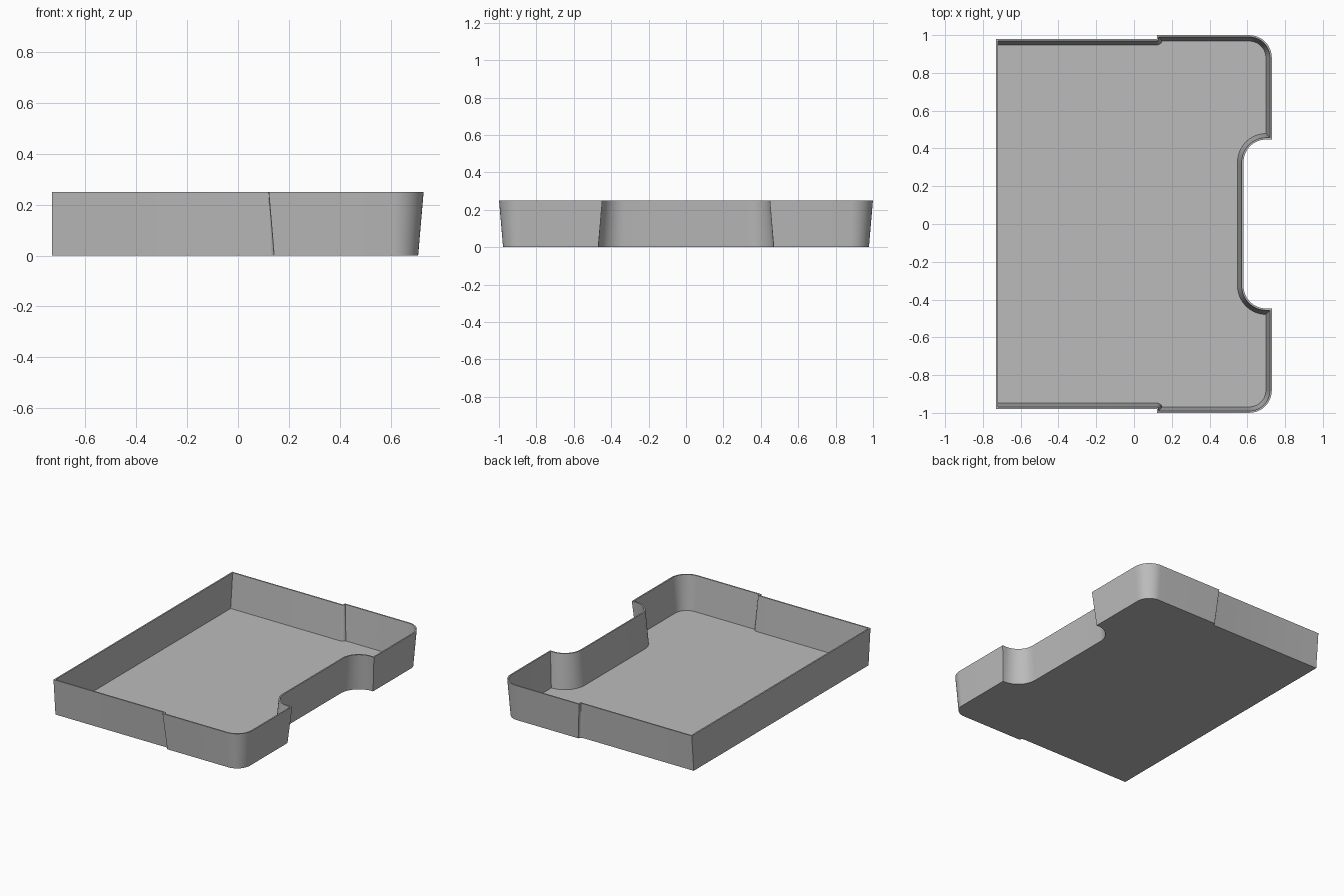
import bpy, bmesh
from math import sin, cos, asin, radians, pi

cube = bpy.data.objects.get("Cube")
if cube:
    bpy.data.objects.remove(cube, do_unlink=True)

# Material
grey = bpy.data.materials.new("plain_grey")
grey.use_nodes = True
color = (0.5, 0.5, 0.5, 1)
grey.diffuse_color = color
grey.node_tree.nodes["Principled BSDF"].inputs["Base Color"].default_value = color

# Main dimensions
BACK, FRONT = -0.73, 0.73
SIDE, STEP_SIDE, STEP_X = 1.0, 0.98, 0.12
NOTCH_X, NOTCH_Y = 0.58, 0.447
RADIUS = 0.12
HEIGHT, FLOOR, WALL, DRAFT = 0.25, 0.01, 0.01, 0.022


def arc(cx, cy, r, start, end, steps):
    angles = [start + (end - start) * i / steps for i in range(steps + 1)]
    return [(cx + r * cos(a), cy + r * sin(a)) for a in angles]


def outline(inset, back):
    """Tray outline moved inward by inset, with a straight back edge."""
    d = max(inset, 0.0005)
    side = SIDE - d
    # Half outline: back corner, side step, round corner, notch
    half = [(back, STEP_SIDE - d)]
    step_end = asin(min(0, (side - STEP_SIDE) / d))
    half += arc(STEP_X, STEP_SIDE, d, -pi / 2, step_end, 6)
    half.append((half[-1][0] + 0.0005, side))
    half += arc(FRONT - RADIUS, SIDE - RADIUS, RADIUS - d, pi / 2, 0, 16)
    half.append((FRONT - d, NOTCH_Y + d))
    half += arc(NOTCH_X + RADIUS, NOTCH_Y - RADIUS, RADIUS + d, pi / 2, pi, 16)
    return half + [(x, -y) for x, y in reversed(half)]


# Tray: outer wall, rim, inner wall, floor and underside
bm = bmesh.new()
levels = [(DRAFT, BACK, 0), (0, BACK, HEIGHT),
          (WALL, BACK + WALL, HEIGHT), (DRAFT + WALL, BACK + WALL, FLOOR)]
rings = [[bm.verts.new((x, y, z)) for x, y in outline(d, back)]
         for d, back, z in levels]
for lower, upper in zip(rings, rings[1:]):
    for i in range(len(lower)):
        j = (i + 1) % len(lower)
        bm.faces.new((lower[i], lower[j], upper[j], upper[i]))
bm.faces.new(rings[0])
bm.faces.new(rings[-1])
bmesh.ops.recalc_face_normals(bm, faces=bm.faces)

mesh = bpy.data.meshes.new("tray")
bm.to_mesh(mesh)
bm.free()
mesh.materials.append(grey)
tray = bpy.data.objects.new("tray", mesh)
bpy.context.collection.objects.link(tray)
bpy.context.view_layer.objects.active = tray
tray.select_set(True)
bpy.ops.object.shade_smooth_by_angle(angle=radians(30))
